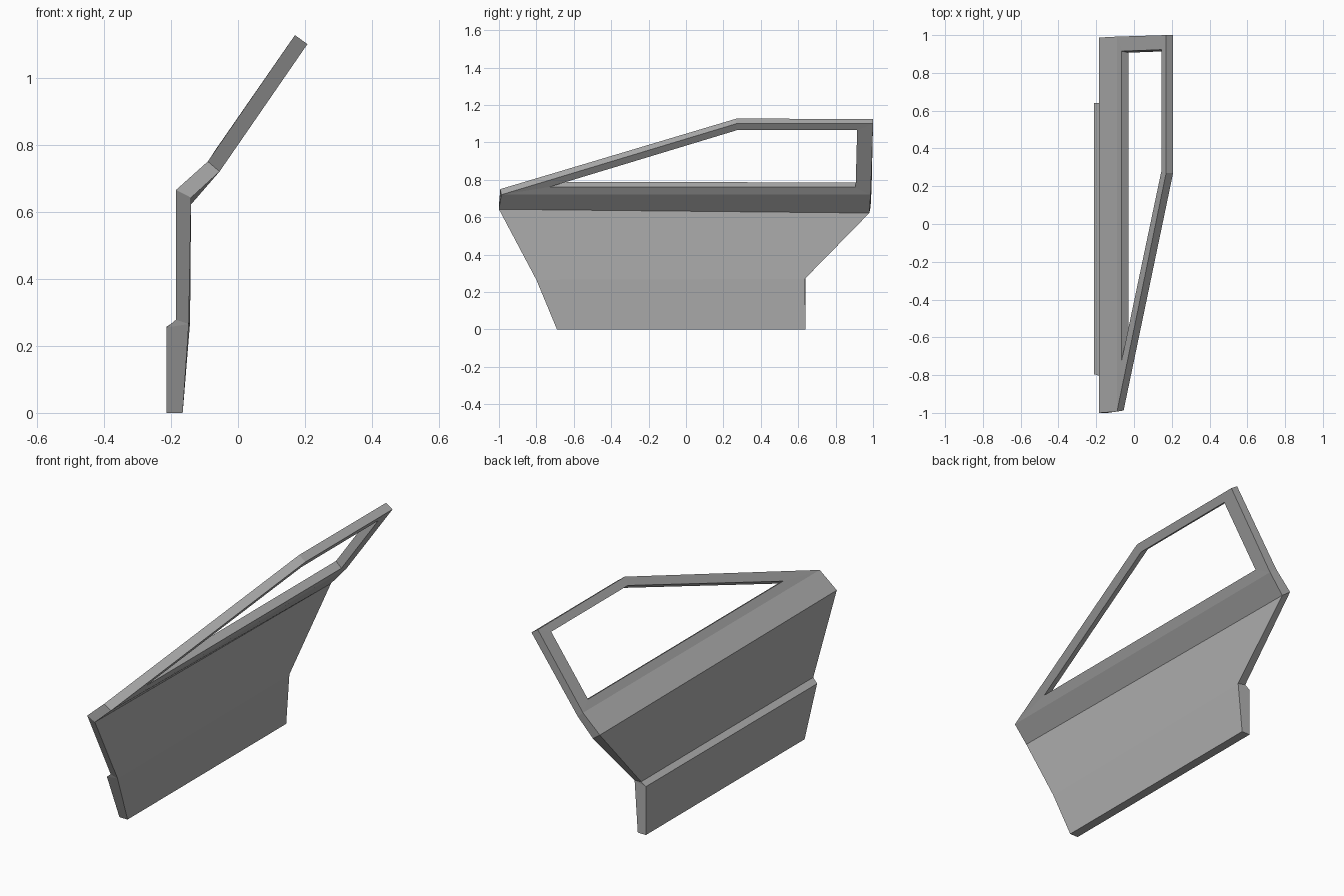
import bpy
import bmesh

cube = bpy.data.objects.get("Cube")
if cube:
    bpy.data.objects.remove(cube, do_unlink=True)

grey = bpy.data.materials.new("plain grey")
grey.use_nodes = True
colour = (0.42, 0.42, 0.42, 1)
grey.diffuse_color = colour
grey.node_tree.nodes["Principled BSDF"].inputs["Base Color"].default_value = colour

bm = bmesh.new()


def row(outer_front, outer_rear, inner_front, inner_rear):
    """One level of the door, ordered as a loop around its section."""
    points = (outer_front, outer_rear, inner_rear, inner_front)
    return [bm.verts.new(p) for p in points]


def bridge(a, b, closed=True):
    """Quads between two loops of equal length."""
    for i in range(len(a) if closed else len(a) - 1):
        j = (i + 1) % len(a)
        bm.faces.new((a[i], a[j], b[j], b[i]))


# Lower skin with its sill step, waist and sloping belt
sill = row((-.213, -.69, 0), (-.213, .64, 0), (-.165, -.69, 0), (-.165, .64, 0))
step = row((-.213, -.795, .255), (-.213, .64, .257), (-.147, -.8, .265), (-.143, .635, .27))
ledge = row((-.185, -.803, .278), (-.185, .64, .275), (-.147, -.8, .265), (-.143, .635, .27))
waist = row((-.185, -1, .665), (-.185, .987, .655), (-.14, -1, .642), (-.14, .98, .622))
belt = row((-.09, -.993, .75), (-.09, .992, .75), (-.055, -.987, .72), (-.055, .987, .72))
rows = [sill, step, ledge, waist, belt]
for low, high in zip(rows, rows[1:]):
    bridge(low, high)
bm.faces.new(sill)

# Leaning window frame: outer rim and opening on both skins
top = row((.17, .27, 1.127), (.17, 1, 1.125), (.207, .27, 1.1), (.207, 1, 1.1))
rim_out = [belt[0], belt[1], top[1], top[0]]
rim_in = [belt[3], belt[2], top[2], top[3]]
opening = ((-.065, -.72, .788), (-.065, .915, .786), (.145, .923, 1.091), (.145, .28, 1.091))
hole_out = [bm.verts.new(p) for p in opening]
hole_in = [bm.verts.new((x + .037, y - .008, z - .026)) for x, y, z in opening]
bridge(rim_out, hole_out)
bridge(rim_in, hole_in)
bridge(hole_out, hole_in)
bridge(rim_out[1:] + rim_out[:1], rim_in[1:] + rim_in[:1], closed=False)

bmesh.ops.remove_doubles(bm, verts=bm.verts[:], dist=0.0005)
bmesh.ops.recalc_face_normals(bm, faces=bm.faces[:])
mesh = bpy.data.meshes.new("door_shell")
bm.to_mesh(mesh)
bm.free()
mesh.materials.append(grey)
door = bpy.data.objects.new("door_shell", mesh)
bpy.context.collection.objects.link(door)
